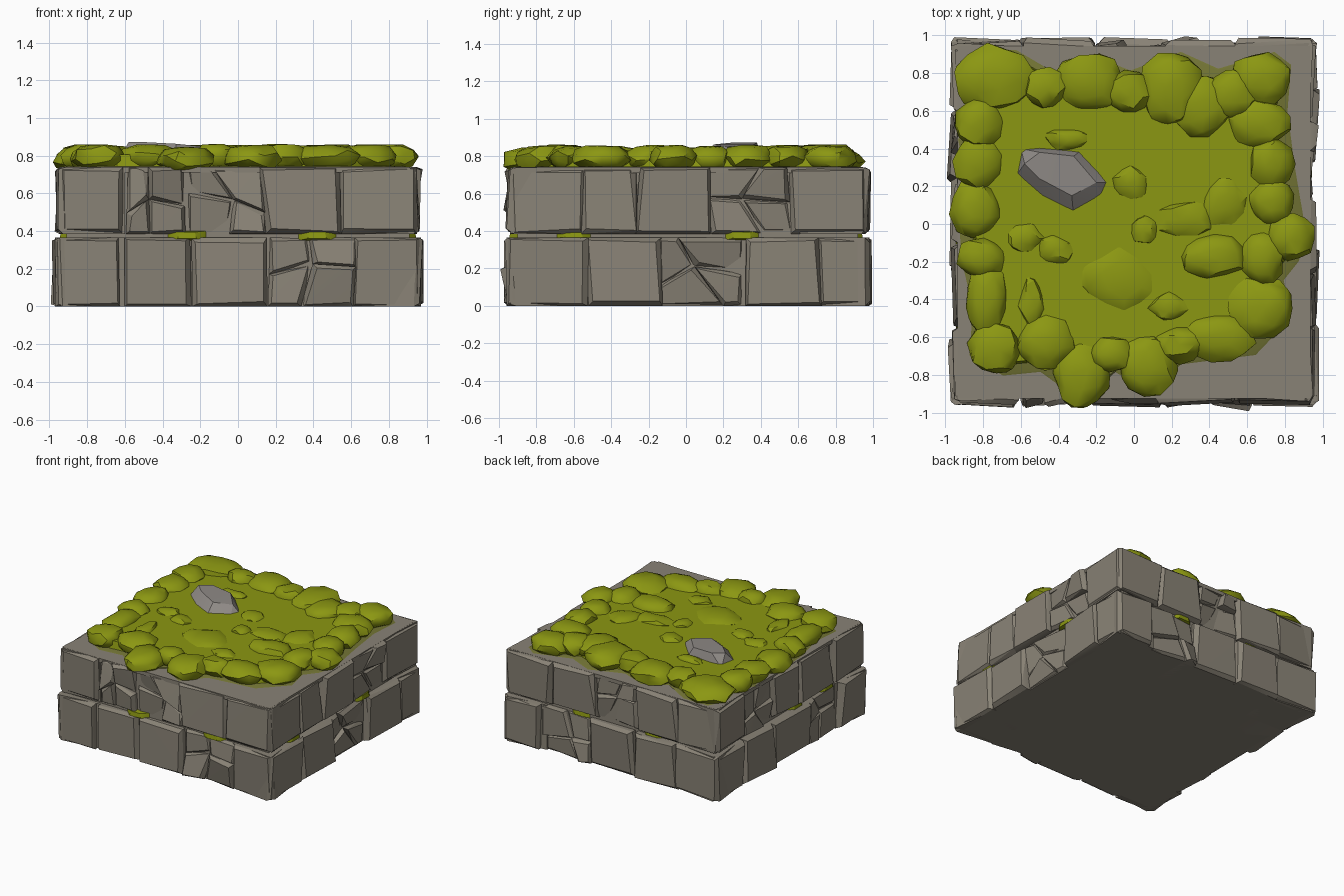
import bpy, bmesh, math, random
from mathutils import Vector, Matrix

if "Cube" in bpy.data.objects:
    bpy.data.objects.remove(bpy.data.objects["Cube"])

random.seed(7)
R = random.uniform


def material(name, rgb):
    m = bpy.data.materials.new(name)
    m.diffuse_color = (*rgb, 1)
    m.use_nodes = True
    m.node_tree.nodes["Principled BSDF"].inputs["Base Color"].default_value = m.diffuse_color
    return m


STONE = material("warm grey stone", (0.25, 0.225, 0.18))
MOSS = material("olive moss", (0.26, 0.31, 0.006))
STAIN = material("damp moss stain", (0.17, 0.175, 0.035))
ROCK = material("cool grey rock", (0.27, 0.25, 0.235))


def finish(name, bm, mat, angle=30):
    bmesh.ops.recalc_face_normals(bm, faces=bm.faces)
    me = bpy.data.meshes.new(name)
    bm.to_mesh(me)
    bm.free()
    me.materials.append(mat)
    me.shade_smooth()
    me.set_sharp_from_angle(angle=math.radians(angle))
    ob = bpy.data.objects.new(name, me)
    bpy.context.collection.objects.link(ob)
    return ob


def hull(bm, points):
    vs = [bm.verts.new(p) for p in points]
    out = bmesh.ops.convex_hull(bm, input=vs)
    junk = {g for g in out["geom_interior"] + out["geom_unused"]
            if isinstance(g, bmesh.types.BMVert)}
    bmesh.ops.delete(bm, geom=list(junk), context='VERTS')


def box(bm, half, z0, z1):
    hull(bm, [(x, y + 0.01, z) for x in (-half, half)
              for y in (-half, half) for z in (z0, z1)])


def chunk(bm, poly, d, rot, tilt, bevel):
    """One faceted stone: polygon in (along, height), face at distance d."""
    cu = sum(p[0] for p in poly) / len(poly)
    cz = sum(p[1] for p in poly) / len(poly)
    a, b = R(-tilt, tilt), R(-tilt, tilt)
    pts = []
    for u, z in poly:
        du, dz = cu - u, cz - z
        fu = u + math.copysign(min(bevel * R(.4, 1.4), abs(du)), du)
        fz = z + math.copysign(min(bevel * R(.4, 1.2), abs(dz)), dz)
        off = a * du + b * dz
        pts += [(fu, -(d + off), fz), (u, -(d + off - bevel * R(1, 1.8)), z),
                (max(-.93, min(.93, u)), -0.6, z)]
    hull(bm, [rot @ Vector(p) for p in pts])


def stone(bm, u0, u1, z0, z1, d, rot, broken):
    j = lambda: R(-.02, .02)
    inner = lambda u: u if abs(u) > .9 else u + j()
    a, b = (inner(u0), z0), (inner(u1), z0)
    c, e = (inner(u1), z1), (inner(u0), z1)
    if not broken:
        chunk(bm, [a, b, c, e], d + R(-.008, .008), rot, .06, .024)
        return
    # cracked stone: four wedges around an off-centre point
    mix = lambda p, q, t: (p[0] + (q[0] - p[0]) * t, p[1] + (q[1] - p[1]) * t)
    m = (mix(a, b, R(.35, .65))[0], z0 + (z1 - z0) * R(.4, .65))
    ab, bc = mix(a, b, R(.2, .8)), mix(b, c, R(.3, .7))
    ce, ea = mix(c, e, R(.2, .8)), mix(e, a, R(.3, .7))
    for q in ([a, ab, m, ea], [ab, b, bc, m], [m, bc, c, ce], [ea, m, ce, e]):
        chunk(bm, q, d - R(.0, .045), rot, .2, .02)


# Splits and cracked stones for each side: front, right, back, left
LOWER = [([-.97, -.62, -.25, .16, .63, .97], {3}),
         ([-.97, -.55, -.15, .31, .70, .97], {2}),
         ([-.97, -.66, -.2, .2, .58, .97], {1}),
         ([-.97, -.6, -.22, .25, .62, .97], {3})]
UPPER = [([-.95, -.6, -.27, .13, .56, .95], {1, 2}),
         ([-.95, -.56, -.27, .11, .54, .95], {3}),
         ([-.95, -.55, -.15, .2, .6, .95], {2}),
         ([-.95, -.58, -.2, .12, .55, .95], {1})]
for name, table, z0, z1, d in (("lower_stone_course", LOWER, 0, .365, .972),
                               ("upper_stone_course", UPPER, .385, .74, .96)):
    bm = bmesh.new()
    for k, (cuts, broken) in enumerate(table):
        rot = Matrix.Translation((0, .01, 0)) @ Matrix.Rotation(k * math.pi / 2, 4, 'Z')
        for i in range(len(cuts) - 1):
            stone(bm, cuts[i], cuts[i + 1], z0, z1, d, rot, i in broken)
    finish(name, bm, STONE, 20)

# Solid core behind the joints and flat top bed
bm = bmesh.new()
box(bm, .91, 0, .735)
box(bm, .935, .71, .741)
finish("stone_core", bm, STONE)

# Moss poking out of the joint between the courses
bm = bmesh.new()
for k, spots in enumerate([(-.27, .42), (-.6, .3), (-.3, .35), (.1, .5)]):
    rot = Matrix.Rotation(k * math.pi / 2, 4, 'Z')
    for u in spots:
        hull(bm, [rot @ Vector((u + s * w, -y, z)) for s in (-1, 1)
                  for w, y, z in ((.1, .9, .35), (.05, .945, .36), (.1, .9, .4), (.04, .94, .395))])
finish("joint_moss", bm, MOSS)

# Ragged moss outline on the top
EDGE = [(-.92, .78), (-.85, .93), (-.63, .93), (-.41, .8), (-.22, .9), (-.02, .82),
        (.25, .92), (.45, .83), (.75, .92), (.84, .85), (.82, .6), (.86, .3),
        (.92, -.05), (.88, -.2), (.8, -.3), (.84, -.5), (.65, -.7), (.25, -.75),
        (.1, -.92), (-.1, -.79), (-.28, -.95), (-.5, -.79), (-.7, -.81), (-.88, -.7),
        (-.86, -.45), (-.92, -.2), (-.94, .08), (-.9, .25), (-.94, .45), (-.87, .6)]


def sheet(name, mat, scale, z0, z1):
    bm = bmesh.new()
    f = bm.faces.new([bm.verts.new((x * scale, y * scale, z0)) for x, y in EDGE])
    top = bmesh.ops.extrude_face_region(bm, geom=[f])["geom"]
    for v in top:
        if isinstance(v, bmesh.types.BMVert):
            v.co.z = z1
            v.co.xy *= .98
    finish(name, bm, mat)


sheet("moss_stain", STAIN, 1.0, .738, .746)
sheet("moss_sheet", MOSS, .92, .738, .805)


def lump(bm, x, y, rx, ry, z, rz, rough):
    vs = bmesh.ops.create_icosphere(bm, subdivisions=2, radius=1)["verts"]
    spin = Matrix.Rotation(R(0, 6.28), 3, 'Z') @ Matrix.Rotation(R(0, 3), 3, 'X')
    for v in vs:
        p = spin @ v.co * R(1 - rough, 1 + rough)
        p.z = max(-.85, min(.85, p.z))
        v.co = (x + p.x * rx, y + p.y * ry, z + p.z * rz)


# Thick cushions around the rim: x, y, half width, half depth
RIM = [(-.74, .77, .21, .18), (-.24, .75, .19, .16), (.2, .72, .17, .21), (.36, .62, .15, .17),
       (-.02, .7, .13, .12), (-.47, .72, .12, .11), (.68, .77, .17, .14), (.52, .69, .14, .13),
       (.66, .53, .17, .13), (.73, .33, .12, .14), (.73, .12, .12, .12), (.83, -.07, .13, .13),
       (.68, -.18, .12, .14), (.42, -.17, .19, .12), (.67, -.45, .18, .17), (.46, -.6, .19, .13),
       (.24, -.64, .14, .1), (.08, -.75, .15, .17), (-.12, -.69, .12, .1), (-.28, -.8, .15, .19),
       (-.47, -.63, .16, .14), (-.74, -.66, .14, .14), (-.78, -.4, .11, .2),
       (-.81, -.18, .13, .11), (-.84, .08, .14, .16), (-.83, .33, .13, .16), (-.83, .53, .13, .14)]
bm = bmesh.new()
for x, y, rx, ry in RIM:
    over = max(abs(x) + rx, abs(y) + ry) > .96
    lump(bm, x, y, rx, ry, R(.775, .785) if over else R(.785, .795), .08, .1)
finish("moss_rim", bm, MOSS, 35)

# Low tufts scattered over the sunken middle
TUFTS = [(-.07, -.3, .2, .17), (.27, .03, .16, .1), (.05, -.03, .08, .08), (-.58, -.07, .1, .08),
         (-.42, -.14, .1, .08), (-.54, -.42, .07, .14), (-.02, .22, .1, .1), (.18, -.44, .1, .08),
         (-.36, .45, .12, .06), (.48, .12, .12, .14)]
bm = bmesh.new()
for x, y, rx, ry in TUFTS:
    lump(bm, x, y, rx, ry, .79, .047, .15)
finish("moss_tufts", bm, MOSS, 30)

# Boulder half sunk in the moss
bm = bmesh.new()
base = [(-.63, .25), (-.6, .4), (-.5, .41), (-.28, .39), (-.12, .22), (-.16, .13), (-.32, .04), (-.48, .12)]
crown = [(-.58, .32), (-.5, .38), (-.32, .36), (-.2, .22), (-.33, .15), (-.5, .24)]
hull(bm, [(x, y, .78) for x, y in base]
     + [(x, y, .872 - .1 * max(0, x + .42)) for x, y in crown])
finish("boulder", bm, ROCK, 15)
